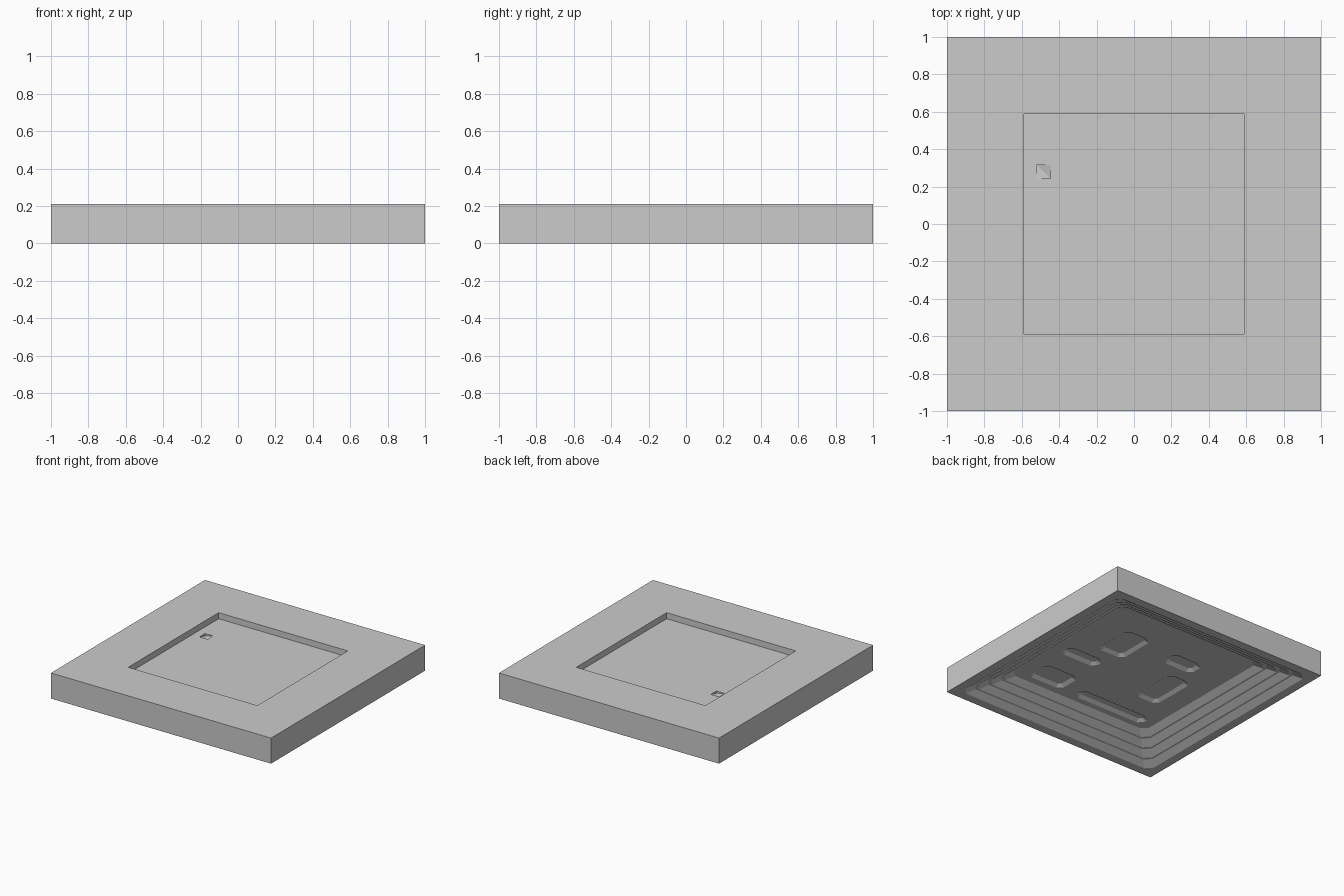
import bpy
import bmesh

cube = bpy.data.objects.get("Cube")
if cube:
    bpy.data.objects.remove(cube, do_unlink=True)

grey = bpy.data.materials.new("plain_grey")
grey.use_nodes = True
colour = (0.6, 0.6, 0.6, 1)
grey.diffuse_color = colour
grey.node_tree.nodes["Principled BSDF"].inputs["Base Color"].default_value = colour


def rect(x0, x1, y0, y1, z, c=0.0):
    """Rectangle with corners chamfered by c, as eight points."""
    return [(x0 + c, y0, z), (x1 - c, y0, z), (x1, y0 + c, z), (x1, y1 - c, z),
            (x1 - c, y1, z), (x0 + c, y1, z), (x0, y1 - c, z), (x0, y0 + c, z)]


def square(r, z, c=0.0):
    return rect(-r, r, -r, r, z, c)


def loft(name, loops):
    """Closed solid through successive loops, capped at both ends."""
    bm = bmesh.new()
    rings = [[bm.verts.new(p) for p in loop] for loop in loops]
    n = len(rings[0])
    for a, b in zip(rings, rings[1:]):
        for i in range(n):
            j = (i + 1) % n
            bm.faces.new((a[i], a[j], b[j], b[i]))
    bm.faces.new(rings[0])
    bm.faces.new(rings[-1])
    bmesh.ops.remove_doubles(bm, verts=bm.verts, dist=1e-5)
    bmesh.ops.recalc_face_normals(bm, faces=bm.faces)
    mesh = bpy.data.meshes.new(name)
    bm.to_mesh(mesh)
    bm.free()
    mesh.materials.append(grey)
    obj = bpy.data.objects.new(name, mesh)
    bpy.context.collection.objects.link(obj)
    return obj


def carve(body, cutter):
    cutter.hide_render = True
    mod = body.modifiers.new("carve", "BOOLEAN")
    mod.operation = "DIFFERENCE"
    mod.solver = "EXACT"
    mod.object = cutter
    bpy.context.view_layer.objects.active = body
    bpy.ops.object.modifier_apply(modifier=mod.name)
    bpy.data.objects.remove(cutter, do_unlink=True)


# Slab: recessed top, straight sides, terraced hollow underneath
TOP, RECESS, CEILING = 0.21, 0.16, 0.136
loops = [square(0.587, RECESS), square(0.587, TOP), square(1, TOP), square(1, 0)]
steps = 4
for k in range(steps):
    r = 0.925 - 0.07 * k
    loops.append(square(r, CEILING * k / steps, 0.05))
    loops.append(square(r - 0.052, CEILING * (k + 1) / steps, 0.05))
slab = loft("slab", loops)

# Shallow channels and pockets in the underside ceiling
pockets = [(-0.48, -0.27, -0.31, 0.10), (0.16, 0.40, 0.05, 0.40),
           (-0.38, -0.10, 0.21, 0.36), (0.24, 0.58, -0.18, -0.06),
           (0.22, 0.54, -0.60, -0.38), (-0.58, 0.08, -0.61, -0.50)]
for x0, x1, y0, y1 in pockets:
    g = 0.03
    carve(slab, loft("pocket_cutter", [
        rect(x0, x1, y0, y1, CEILING - 0.02, 0.04),
        rect(x0, x1, y0, y1, CEILING, 0.04),
        rect(x0 + g, x1 - g, y0 + g, y1 - g, CEILING + 0.018, 0.02)]))

# Small notch in the recess floor with a diagonal valley
x0, x1, y0, y1 = -0.52, -0.447, 0.243, 0.316
valley = [(x0, y0, RECESS - 0.002), (x1, y0, 0.142), (x1, y1, RECESS - 0.002), (x0, y1, 0.142)]
notch = bmesh.new()
low = [notch.verts.new(p) for p in valley]
high = [notch.verts.new((p[0], p[1], RECESS + 0.02)) for p in valley]
notch.faces.new((low[0], low[1], low[3]))
notch.faces.new((low[1], low[2], low[3]))
notch.faces.new(high)
for i in range(4):
    j = (i + 1) % 4
    notch.faces.new((low[i], low[j], high[j], high[i]))
bmesh.ops.recalc_face_normals(notch, faces=notch.faces)
mesh = bpy.data.meshes.new("notch_cutter")
notch.to_mesh(mesh)
notch.free()
mesh.materials.append(grey)
notch_cutter = bpy.data.objects.new("notch_cutter", mesh)
bpy.context.collection.objects.link(notch_cutter)
carve(slab, notch_cutter)
